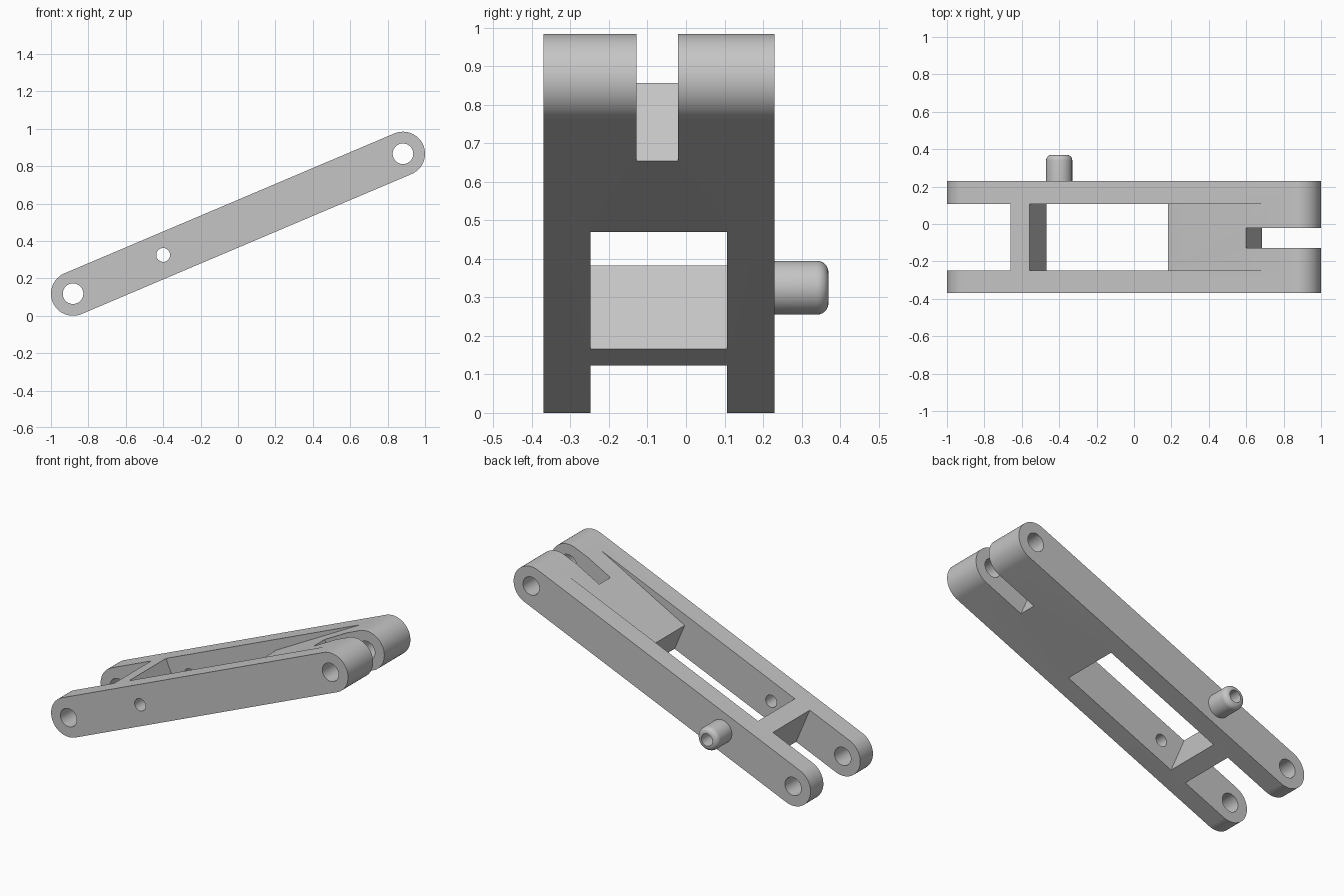
import bpy, bmesh, math
from mathutils import Vector

if "Cube" in bpy.data.objects:
    bpy.data.objects.remove(bpy.data.objects["Cube"], do_unlink=True)

# Main dimensions: arm runs from LOW to HIGH in the xz plane
LOW, HIGH = Vector((-0.882, 0.118)), Vector((0.882, 0.866))
RADIUS, BORE = 0.118, 0.055
FRONT, BACK = -0.37, 0.23
INNER_FRONT, INNER_BACK = -0.248, 0.107
LENGTH = (HIGH - LOW).length
ALONG = (HIGH - LOW).normalized()
ACROSS = Vector((-ALONG.y, ALONG.x))
PIN = Vector((-0.4, 0.325))
PIN_RADIUS, PIN_BORE, PIN_TIP, FILLET = 0.07, 0.037, 0.37, 0.03

grey = bpy.data.materials.new("plain grey")
grey.use_nodes = True
grey.diffuse_color = (0.56, 0.56, 0.56, 1)
grey.node_tree.nodes["Principled BSDF"].inputs["Base Color"].default_value = grey.diffuse_color


def make_object(name, bm):
    bmesh.ops.recalc_face_normals(bm, faces=bm.faces)
    mesh = bpy.data.meshes.new(name)
    bm.to_mesh(mesh)
    bm.free()
    mesh.materials.append(grey)
    obj = bpy.data.objects.new(name, mesh)
    bpy.context.collection.objects.link(obj)
    return obj


def prism(name, points, y0, y1):
    """Extrude an xz outline from y0 to y1."""
    bm = bmesh.new()
    face = bm.faces.new([bm.verts.new((p.x, y0, p.y)) for p in points])
    extruded = bmesh.ops.extrude_face_region(bm, geom=[face])["geom"]
    verts = [v for v in extruded if isinstance(v, bmesh.types.BMVert)]
    bmesh.ops.translate(bm, verts=verts, vec=(0, y1 - y0, 0))
    return make_object(name, bm)


def on_arm(s, t):
    """Distance along and across the arm to an xz point."""
    return LOW + ALONG * s + ACROSS * t


def arc(centre, radius, start, end, steps):
    return [centre + radius * Vector((math.cos(a), math.sin(a)))
            for a in (start + (end - start) * i / steps for i in range(steps + 1))]


def select(obj):
    bpy.ops.object.select_all(action='DESELECT')
    obj.select_set(True)
    bpy.context.view_layer.objects.active = obj


def cut(body, cutter):
    mod = body.modifiers.new("cut", 'BOOLEAN')
    mod.operation, mod.solver, mod.object = 'DIFFERENCE', 'EXACT', cutter
    select(body)
    bpy.ops.object.modifier_apply(modifier=mod.name)
    bpy.data.objects.remove(cutter, do_unlink=True)


# Arm with rounded ends
tilt = math.atan2(ALONG.y, ALONG.x)
quarter = math.pi / 2
outline = (arc(HIGH, RADIUS, tilt - quarter, tilt + quarter, 32)
           + arc(LOW, RADIUS, tilt + quarter, tilt + 3 * quarter, 32))
arm = prism("link_arm", outline, FRONT, BACK)

# Gap at the low end, window with sloping floor, and slot at the high end
gap = [(-0.3, -0.3), (0.291, -0.3), (0.291, 0.3), (-0.3, 0.3)]
window = [(0.4, -0.3), (1.18, -0.3), (1.18, 0.057), (2.0, 0.135), (2.0, 0.3), (0.4, 0.3)]
slot = [(1.652, -0.3), (2.3, -0.3), (2.3, 0.3), (1.652, 0.3)]
for name, shape, y0, y1 in (("gap_cutter", gap, INNER_FRONT, INNER_BACK),
                            ("window_cutter", window, INNER_FRONT, INNER_BACK),
                            ("slot_cutter", slot, -0.128, -0.021)):
    cut(arm, prism(name, [on_arm(s, t) for s, t in shape], y0, y1))

# Cross bores
for centre, radius in ((LOW, BORE), (HIGH, BORE), (PIN, PIN_BORE)):
    circle = arc(centre, radius, 0, math.tau, 48)[:-1]
    cut(arm, prism("bore_cutter", circle, FRONT - 0.1, BACK + 0.1))

# Hollow pin with a rounded tip, turned about its own axis
corner = Vector((PIN_RADIUS - FILLET, PIN_TIP - FILLET))
profile = ([Vector((PIN_RADIUS, BACK))] + arc(corner, FILLET, 0, quarter, 6)
           + [Vector((PIN_BORE, PIN_TIP)), Vector((PIN_BORE, BACK))])
bm = bmesh.new()
ring = [bm.verts.new((PIN.x + p.x, p.y, PIN.y)) for p in profile]
edges = [bm.edges.new((a, b)) for a, b in zip(ring, ring[1:] + ring[:1])]
bmesh.ops.spin(bm, geom=ring + edges, cent=(PIN.x, 0, PIN.y), axis=(0, 1, 0),
               angle=math.tau, steps=48, use_merge=True)
bmesh.ops.remove_doubles(bm, verts=bm.verts, dist=0.0001)
pin = make_object("hollow_pin", bm)

for obj in (arm, pin):
    select(obj)
    bpy.ops.object.shade_smooth_by_angle(angle=math.radians(30))
